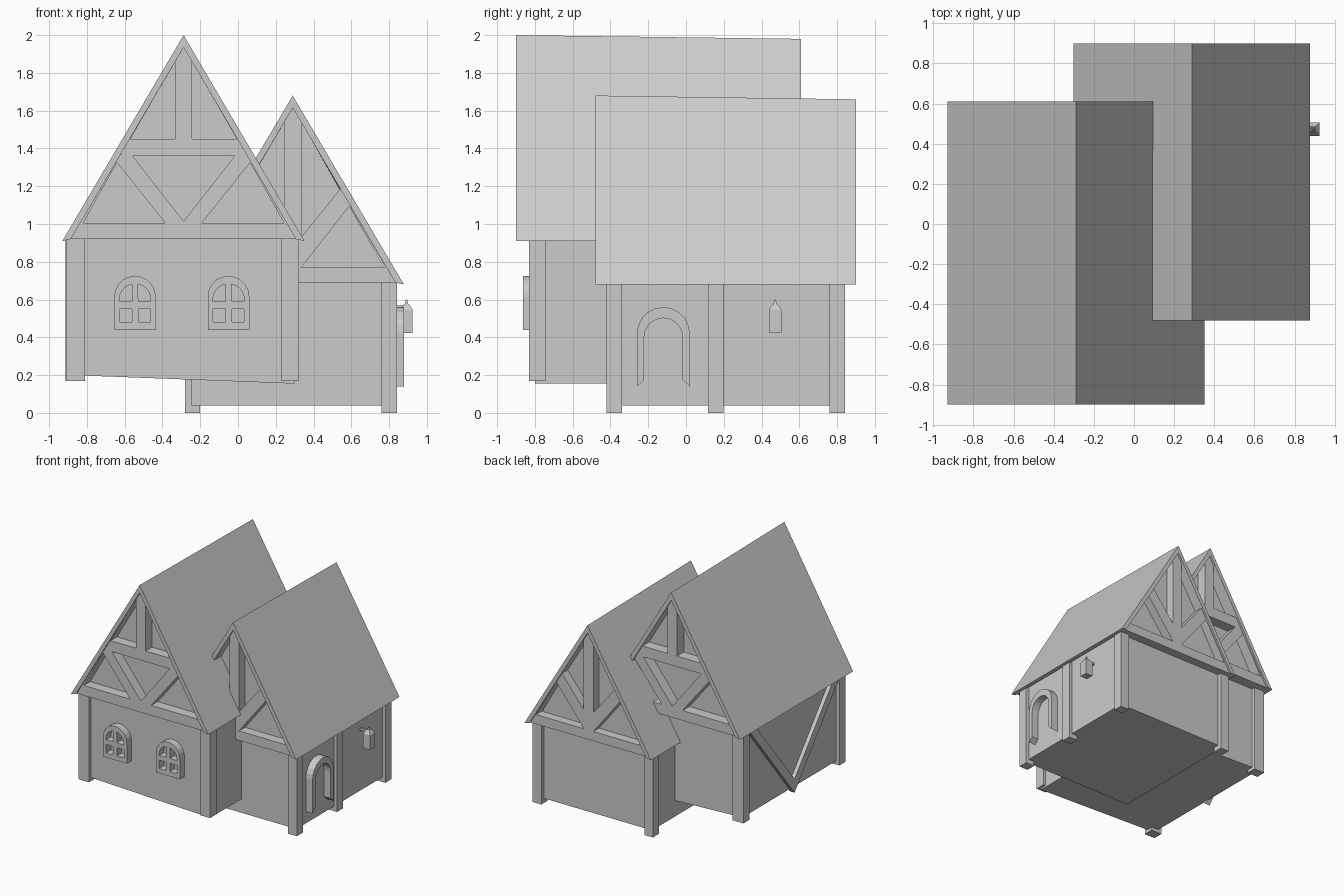
import bpy, bmesh
from math import sin, cos, pi
from mathutils import Matrix

if "Cube" in bpy.data.objects:
    bpy.data.objects.remove(bpy.data.objects["Cube"])

# profile (u, v) -> world: "front" uses u=x, v=z along y; "side" uses u=y, v=z along x
FRONT = Matrix(((1, 0, 0, 0), (0, 0, 1, 0), (0, 1, 0, 0), (0, 0, 0, 1)))
SIDE = Matrix(((0, 0, 1, 0), (1, 0, 0, 0), (0, 1, 0, 0), (0, 0, 0, 1)))


def plate(name, loops, w0, w1, frame=FRONT):
    """Extrude an outline (first loop) with holes (other loops) from w0 to w1."""
    cu = bpy.data.curves.new(name, 'CURVE')
    cu.dimensions = '2D'
    cu.fill_mode = 'BOTH'
    cu.extrude = (w1 - w0) / 2
    for pts in loops:
        s = cu.splines.new('POLY')
        s.points.add(len(pts) - 1)
        for p, (u, v) in zip(s.points, pts):
            p.co = (u, v, 0, 1)
        s.use_cyclic_u = True
    tmp = bpy.data.objects.new(name + "_tmp", cu)
    bpy.context.collection.objects.link(tmp)
    bpy.context.view_layer.update()
    me = bpy.data.meshes.new_from_object(
        tmp.evaluated_get(bpy.context.evaluated_depsgraph_get()))
    bpy.data.objects.remove(tmp)
    me.transform(frame @ Matrix.Translation((0, 0, (w0 + w1) / 2)))
    bm = bmesh.new()
    bm.from_mesh(me)
    bmesh.ops.remove_doubles(bm, verts=bm.verts, dist=1e-5)
    bmesh.ops.recalc_face_normals(bm, faces=bm.faces)
    for f in bm.faces:
        f.smooth = False
    bm.to_mesh(me)
    bm.free()
    me.name = name
    ob = bpy.data.objects.new(name, me)
    bpy.context.collection.objects.link(ob)
    return ob


def box(name, x0, x1, y0, y1, z0, z1):
    return plate(name, [[(x0, z0), (x1, z0), (x1, z1), (x0, z1)]], y0, y1)


def roof(name, xl, xc, xr, eave, top, y0, y1):
    pts = [(xl, eave), (xc, top), (xr, eave), (xr - .045, eave + .01),
           (xc, top - .065), (xl + .045, eave + .01)]
    ob = plate(name, [pts], y0, y1)
    for v in ob.data.vertices:          # ridge sags slightly to the back
        if v.co.y > 0 and v.co.z > eave + .3:
            v.co.z -= .02


def mirror(pts, c):
    return [(2 * c - u, v) for u, v in pts]


def arc(c, z, r, a0, a1, n):
    return [(c + r * cos(a0 + (a1 - a0) * i / n), z + r * sin(a0 + (a1 - a0) * i / n))
            for i in range(n + 1)]


# ---- large wing ----
AC = -.288
plate("large_wing_walls", [[(-.88, .2), (.3, .155), (.3, .93), (AC, 1.94), (-.88, .93)]],
      -.80, .505)
roof("large_roof", -.93, AC, .352, .91, 2.0, -.90, .61)
upper = [(-.333, 1.86), (-.333, 1.45), (-.57, 1.45)]
lower = [(-.82, 1.005), (-.64, 1.325), (-.385, 1.005)]
centre = [(-.558, 1.36), (-.018, 1.36), (AC, 1.015)]
gable = [[(-.90, .92), (.32, .92), (AC, 1.95)], upper, mirror(upper, AC),
         lower, mirror(lower, AC), centre]
plate("large_front_gable_timber", gable, -.885, -.79)
plate("large_back_gable_timber", gable, .495, .595)
for x0, x1, tag in ((-.91, -.81, "left"), (.23, .32, "right")):
    box("large_front_post_" + tag, x0, x1, -.83, -.745, .17, .93)
    box("large_back_post_" + tag, x0, x1, .45, .535, .17, .93)

# V brace on the left wall
plate("left_wall_brace", [[(.46, .92), (-.145, .17), (-.75, .92), (-.66, .92),
                           (-.145, .285), (.37, .92)]], -.912, -.87, SIDE)

# ---- small wing ----
BC = .29
plate("small_wing_walls", [[(-.25, .04), (.815, .04), (.815, .70), (BC, 1.62), (-.25, .70)]],
      -.385, .81)
roof("small_roof", -.302, BC, .878, .68, 1.68, -.48, .90)
upper = [(.335, 1.54), (.335, .93), (.54, 1.185)]
lower = [(.335, .77), (.78, .77), (.59, 1.095)]
gable = [[(-.275, .69), (.85, .69), (BC, 1.63)], upper, mirror(upper, BC),
         lower, mirror(lower, BC)]
plate("small_front_gable_timber", gable, -.465, -.375)
plate("small_back_gable_timber", gable, .80, .885)
for i, y in enumerate((-.42, .117, .76)):
    box(f"small_right_post_{i + 1}", .76, .843, y, y + .082, 0, .70)
box("small_back_left_post", -.28, -.20, .76, .842, 0, .70)

# ---- arched windows with four panes ----
for c, tag in ((-.545, "left"), (-.05, "right")):
    outer = [(c - .11, .44), (c + .11, .44)] + arc(c, .615, .11, 0, pi, 10)
    low = [(c + .017, .48), (c + .082, .48), (c + .082, .55), (c + .017, .55)]
    high = [(c + .017, .59)] + arc(c, .60, .083, 0, pi / 2 - .2, 5)
    high.insert(1, (c + .083, .59))
    plate("window_" + tag, [outer, low, mirror(low, c), high, mirror(high, c)],
          -.862, -.79)

# ---- arched door surround ----
D = -.12
door = ([(D + .14, .14)] + arc(D, .42, .14, 0, pi, 10) + [(D - .14, .14), (D - .102, .175)]
        + arc(D, .40, .102, pi, 0, 10) + [(D + .102, .175)])
plate("door_surround", [door], .80, .878, SIDE)


# ---- wall lantern ----
def frustum(name, r0, r1, z0, z1):
    bm = bmesh.new()
    bmesh.ops.create_cone(bm, cap_ends=True, segments=4, radius1=r0 * 2 ** .5,
                          radius2=r1 * 2 ** .5, depth=z1 - z0,
                          matrix=Matrix.Translation((.892, .472, (z0 + z1) / 2))
                          @ Matrix.Rotation(pi / 4, 4, 'Z'))
    me = bpy.data.meshes.new(name)
    bm.to_mesh(me)
    bm.free()
    bpy.context.collection.objects.link(bpy.data.objects.new(name, me))


frustum("lantern_body", .033, .033, .422, .545)
frustum("lantern_cap", .033, .013, .545, .575)
frustum("lantern_finial", .010, .003, .575, .60)
box("lantern_bracket", .80, .892, .463, .481, .55, .568)
